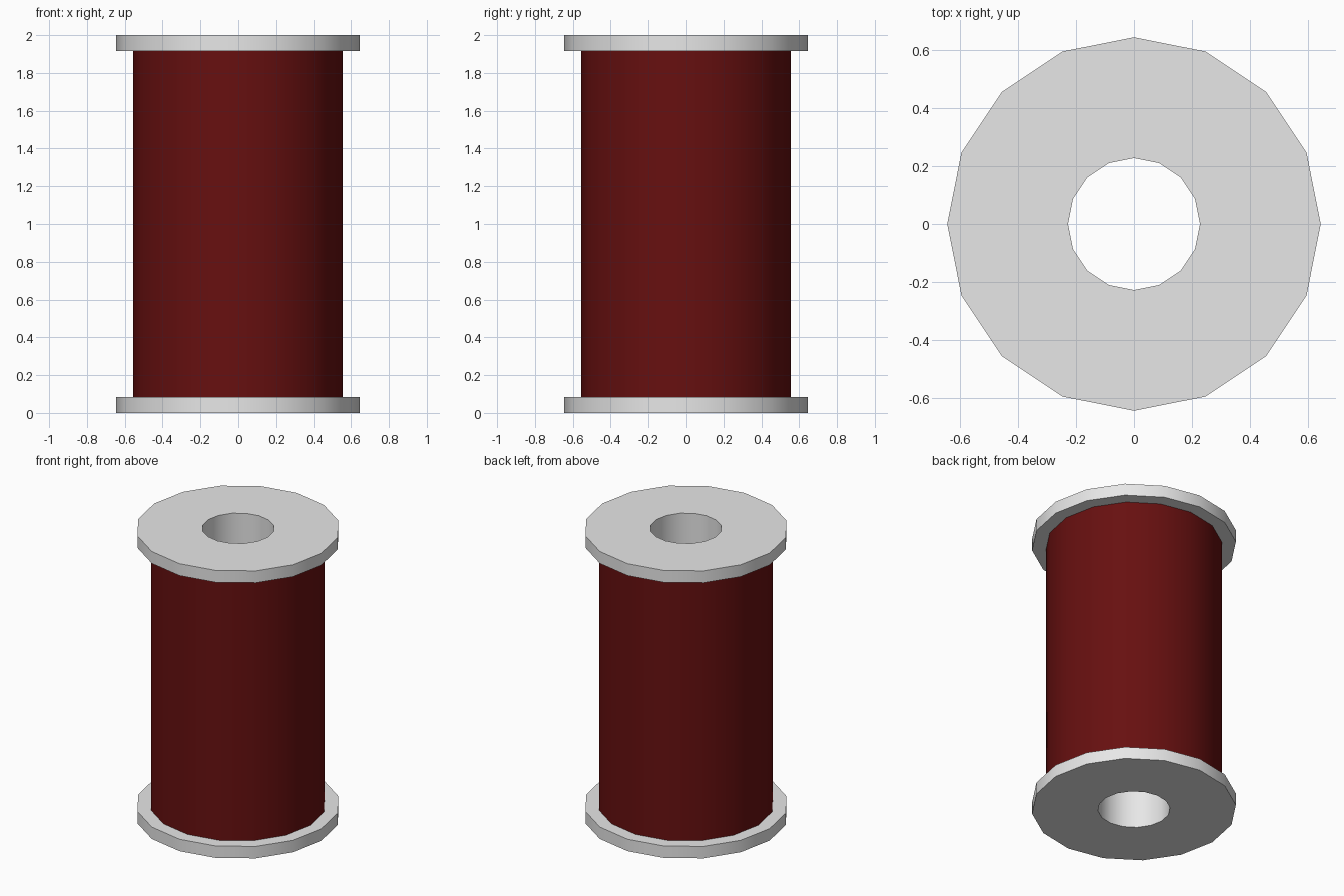
import bpy, bmesh, math

if "Cube" in bpy.data.objects:
    bpy.data.objects.remove(bpy.data.objects["Cube"])

SIDES = 16


def material(name, rgb):
    m = bpy.data.materials.new(name)
    m.diffuse_color = (*rgb, 1.0)
    m.use_nodes = True
    m.node_tree.nodes["Principled BSDF"].inputs["Base Color"].default_value = m.diffuse_color
    return m


def lathe(name, profile, mat, closed):
    """Spin an (r, z) profile round the z axis."""
    bm = bmesh.new()
    rings = []
    for r, z in profile:
        rings.append([bm.verts.new((r * math.cos(math.tau * i / SIDES),
                                    r * math.sin(math.tau * i / SIDES), z))
                      for i in range(SIDES)])
    pairs = list(zip(rings, rings[1:]))
    if closed:
        pairs.append((rings[-1], rings[0]))
    for a, b in pairs:
        for i in range(SIDES):
            j = (i + 1) % SIDES
            bm.faces.new((a[i], a[j], b[j], b[i]))
    me = bpy.data.meshes.new(name)
    bm.to_mesh(me)
    bm.free()
    me.materials.append(mat)
    ob = bpy.data.objects.new(name, me)
    bpy.context.collection.objects.link(ob)
    bpy.ops.object.select_all(action='DESELECT')
    ob.select_set(True)
    bpy.context.view_layer.objects.active = ob
    bpy.ops.object.shade_smooth_by_angle(angle=math.radians(30))
    return ob


grey = material("light grey", (0.8, 0.8, 0.8))
red = material("dark red", (0.135, 0.005, 0.005))

# Spool: two flanges joined by a hollow hub
BORE, HUB, RIM, T = 0.228, 0.30, 0.645, 0.083
lathe("spool", [(BORE, 0), (RIM, 0), (RIM, T), (HUB, T),
                (HUB, 2 - T), (RIM, 2 - T), (RIM, 2), (BORE, 2)], grey, True)

# Wound thread between the flanges
lathe("thread", [(0.557, T), (0.557, 2 - T)], red, False)
